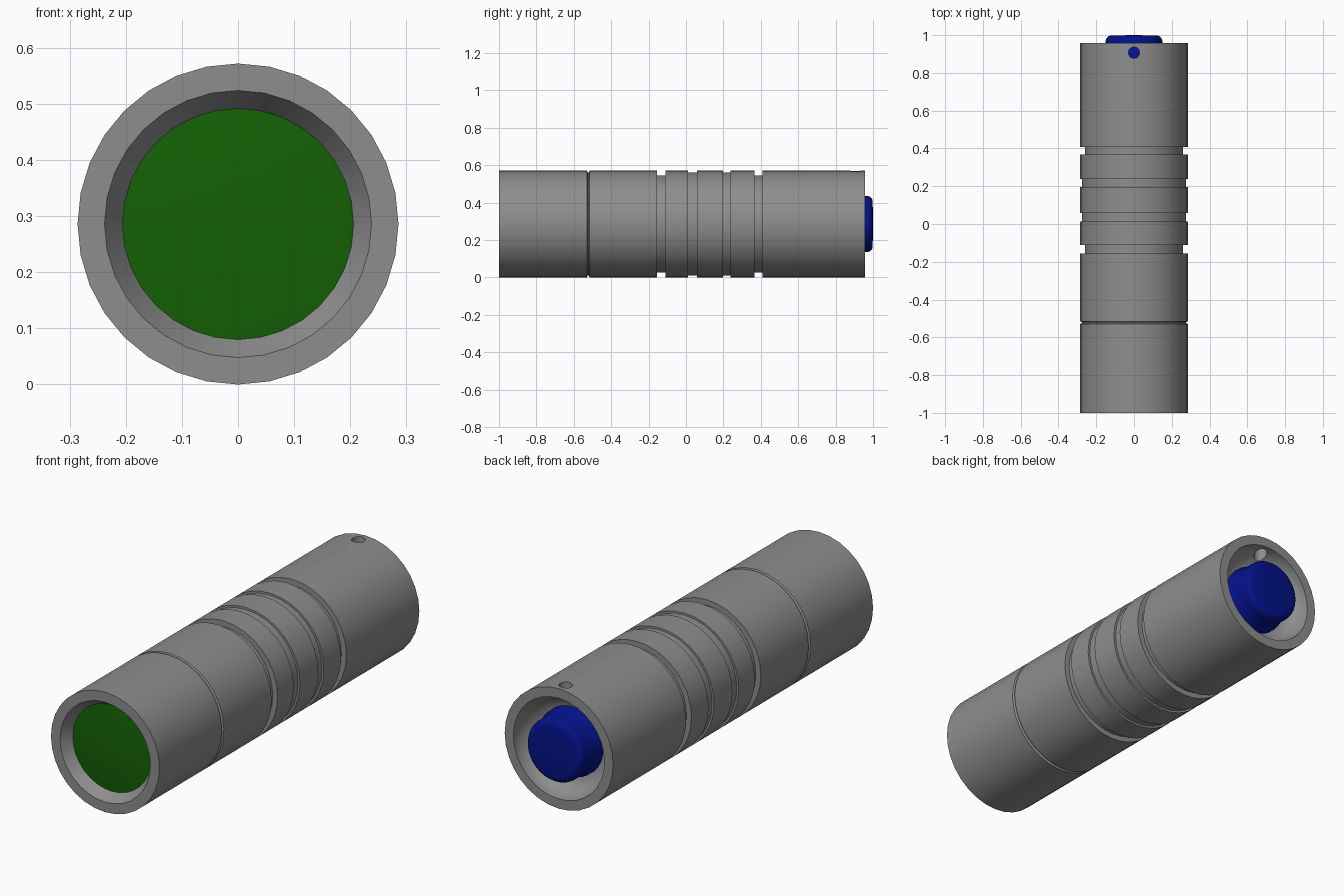
import bpy, bmesh, math

if "Cube" in bpy.data.objects:
    bpy.data.objects.remove(bpy.data.objects["Cube"])

R, SIDES = 0.286, 32
CZ = R  # height of the long axis
GREY = (0.27, 0.27, 0.27, 1)


def finish(obj, angle=30):
    bpy.ops.object.select_all(action='DESELECT')
    obj.select_set(True)
    bpy.context.view_layer.objects.active = obj
    bpy.ops.object.shade_smooth_by_angle(angle=math.radians(angle))


def arc(r, y, dr, dy, steps):
    """Quarter ellipse of (radius, y) points around (r, y)."""
    return [(r + dr * math.cos(t), y + dy * math.sin(t))
            for t in (math.pi / 2 * k / steps for k in range(steps + 1))]


def lathe(name, profile, color):
    """Revolve (radius, y) points around the long axis; radius 0 closes an end."""
    bm = bmesh.new()
    rings = []
    for r, y in profile:
        if r == 0:
            rings.append([bm.verts.new((0, y, CZ))] * SIDES)
        else:
            rings.append([bm.verts.new((r * math.sin(a), y, CZ + r * math.cos(a)))
                          for a in (2 * math.pi * i / SIDES for i in range(SIDES))])
    for a, b in zip(rings, rings[1:]):
        for i in range(SIDES):
            j = (i + 1) % SIDES
            bm.faces.new(list(dict.fromkeys((a[i], a[j], b[j], b[i]))))
    bmesh.ops.recalc_face_normals(bm, faces=bm.faces)
    mesh = bpy.data.meshes.new(name)
    bm.to_mesh(mesh)
    bm.free()
    obj = bpy.data.objects.new(name, mesh)
    bpy.context.collection.objects.link(obj)
    mat = bpy.data.materials.new(name + "_color")
    mat.diffuse_color = color
    mat.use_nodes = True
    mat.node_tree.nodes["Principled BSDF"].inputs["Base Color"].default_value = mat.diffuse_color
    mesh.materials.append(mat)
    return obj


# Head with a funnel-shaped lens recess
head = lathe("head", [(0, -0.94), (0.206, -0.94), (0.206, -0.95), (0.238, -1.0),
                      (R, -1.0), (R, -0.53), (0.276, -0.525), (0.276, -0.52), (0, -0.52)], GREY)
finish(head)

# Lens, very slightly domed
lens = lathe("lens", [(0, -0.962), (0.07, -0.961), (0.14, -0.957), (0.206, -0.95),
                      (0.206, -0.94), (0, -0.94)], (0.007, 0.12, 0.0015, 1))
finish(lens)

# Barrel: grip grooves given as (start, end, floor radius), then the bowl-shaped tail cavity
grooves = [(-0.155, -0.11, 0.26), (0.012, 0.058, 0.276),
           (0.197, 0.238, 0.276), (0.367, 0.408, 0.26)]
outline = [(0, -0.52), (0.276, -0.52), (R, -0.515)]
for y0, y1, r in grooves:
    outline += [(R, y0), (r, y0), (r, y1), (R, y1)]
outline += [(R, 0.957)] + arc(0.14, 0.957, 0.10, -0.105, 8) + [(0, 0.852)]
barrel = lathe("barrel", outline, GREY)

# Lanyard hole through the top of the tail wall
bpy.ops.mesh.primitive_cylinder_add(vertices=24, radius=0.03, depth=0.18,
                                    location=(0, 0.907, CZ + 0.25))
cutter = bpy.context.object
cutter.name = "lanyard_hole_cutter"
cutter.hide_render = True
cut = barrel.modifiers.new("lanyard_hole", 'BOOLEAN')
cut.object = cutter
cut.operation = 'DIFFERENCE'
cut.solver = 'EXACT'
bpy.context.view_layer.objects.active = barrel
bpy.ops.object.modifier_apply(modifier=cut.name)
bpy.data.objects.remove(cutter)
finish(barrel)

# Tail push button with a slightly flared base and rounded top edge
button_profile = [(0, 0.845), (0.162, 0.845), (0.162, 0.875), (0.15, 0.888)]
button_profile += arc(0.12, 0.968, 0.03, 0.03, 4) + [(0, 1.0)]
button = lathe("tail_button", button_profile, (0.001, 0.006, 0.25, 1))
finish(button, 45)
